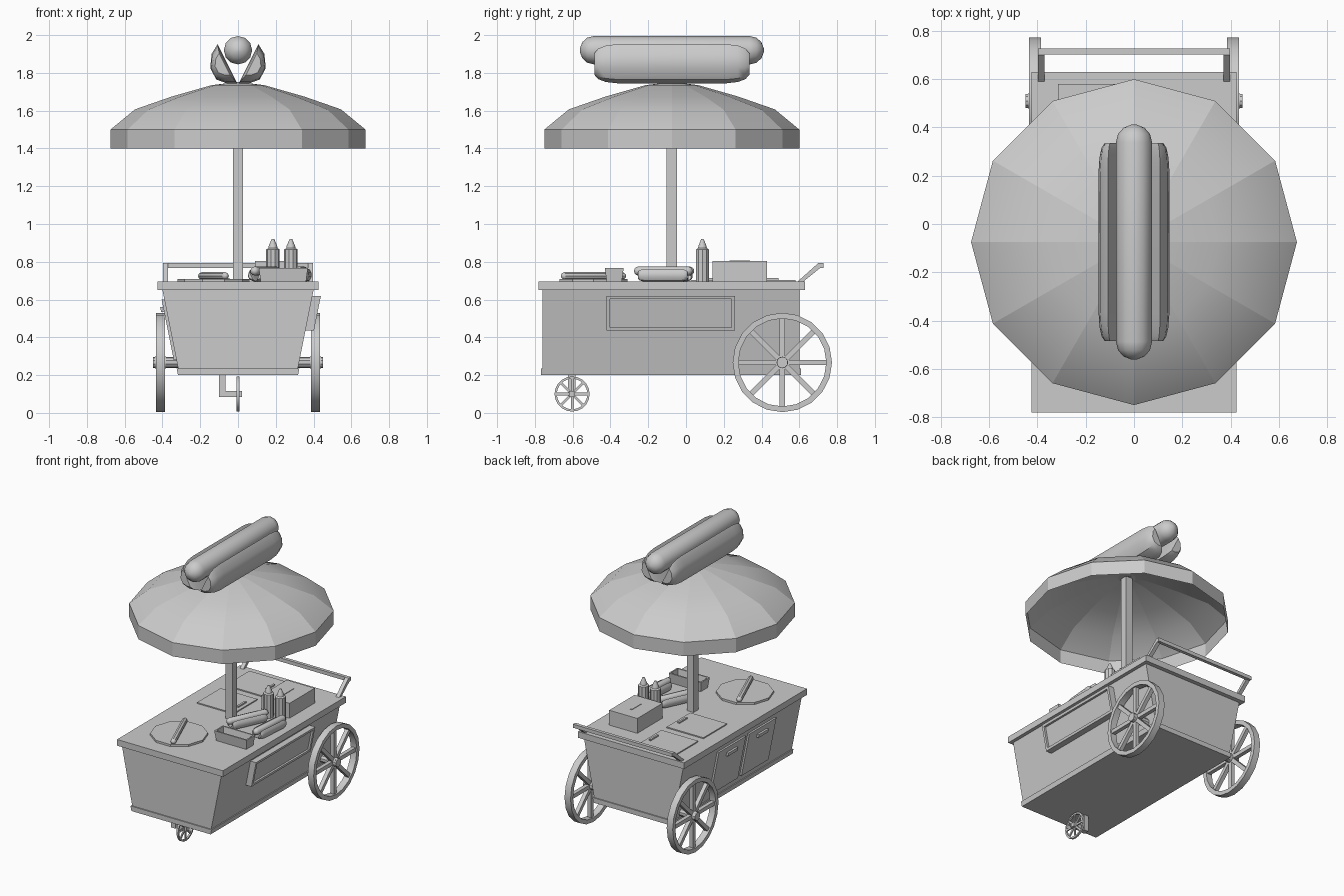
import bpy, bmesh, math
from mathutils import Vector, Matrix

cube = bpy.data.objects.get("Cube")
if cube:
    bpy.data.objects.remove(cube, do_unlink=True)

grey = bpy.data.materials.new("plain_grey")
grey.use_nodes = True
GREY = (0.6, 0.6, 0.6, 1)
grey.diffuse_color = GREY
grey.node_tree.nodes["Principled BSDF"].inputs["Base Color"].default_value = GREY


def loft(name, rings, closed=False, caps=True, matrix=None, smooth=True):
    """Skin a list of equally sized point rings."""
    bm = bmesh.new()
    loops = [[bm.verts.new(p) for p in ring] for ring in rings]
    n = len(loops[0])
    pairs = list(zip(loops, loops[1:]))
    if closed:
        pairs.append((loops[-1], loops[0]))
    elif caps:
        bm.faces.new(loops[0])
        bm.faces.new(loops[-1])
    for a, b in pairs:
        for i in range(n):
            j = (i + 1) % n
            bm.faces.new((a[i], a[j], b[j], b[i]))
    bmesh.ops.recalc_face_normals(bm, faces=bm.faces)
    me = bpy.data.meshes.new(name)
    bm.to_mesh(me)
    bm.free()
    if matrix:
        me.transform(matrix)
    me.materials.append(grey)
    if smooth:
        me.shade_smooth()
        me.set_sharp_from_angle(angle=math.radians(35))
    ob = bpy.data.objects.new(name, me)
    bpy.context.collection.objects.link(ob)
    return ob


def rect(x0, x1, y0, y1, z):
    return [(x0, y0, z), (x1, y0, z), (x1, y1, z), (x0, y1, z)]


def box(name, x0, x1, y0, y1, z0, z1, matrix=None):
    return loft(name, [rect(x0, x1, y0, y1, z0), rect(x0, x1, y0, y1, z1)], matrix=matrix)


def lathe(name, profile, n, matrix, **kw):
    """Spin (radius, height) points round local z."""
    turn = [2 * math.pi * i / n for i in range(n)]
    rings = [[(r * math.cos(t), r * math.sin(t), h) for t in turn] for r, h in profile]
    return loft(name, rings, matrix=matrix, **kw)


def at(x, y, z):
    return Matrix.Translation((x, y, z))


ALONG_X = Matrix.Rotation(math.pi / 2, 4, 'Y')
ALONG_Y = Matrix.Rotation(math.pi / 2, 4, 'X')


def capsule(name, radius, length, n, matrix):
    half = length / 2 - radius
    arc = [math.radians(a) for a in (8, 35, 62, 90)]
    end = [(radius * math.sin(a), half + radius * math.cos(a)) for a in arc]
    profile = [(r, -h) for r, h in end] + end[::-1]
    return lathe(name, profile, n, matrix)


# Cart body, base trim and counter
def wall(z):
    return 0.31 + (z - 0.2) * 0.2


def tub(name, z0, z1, grow):
    rings = [rect(-wall(z) - grow, wall(z) + grow, -0.76 - grow, 0.6 + grow, z) for z in (z0, z1)]
    return loft(name, rings)


tub("cart_body", 0.2, 0.655, 0)
tub("base_trim", 0.2, 0.235, 0.008)
box("counter", -0.425, 0.425, -0.78, 0.63, 0.65, 0.695)
TOP = 0.695


# Panels that follow the sloping side walls: steps are (inset, offset)
def wall_panel(name, side, y0, y1, z0, z1, steps):
    rings = []
    for i, off in steps:
        corners = [(y0 + i, z0 + i), (y1 - i, z0 + i), (y1 - i, z1 - i), (y0 + i, z1 - i)]
        rings.append([(side * (wall(z) + off), y, z) for y, z in corners])
    return loft(name, rings)


wall_panel("side_board", 1, -0.42, 0.26, 0.435, 0.62,
           [(0, -0.01), (0, 0.045), (0.018, 0.045), (0.018, 0.03)])
for i, y in enumerate((-0.46, -0.11)):
    wall_panel(f"door_{i}", -1, y, y + 0.31, 0.28, 0.6, [(0, -0.01), (0, 0.014)])
    wall_panel(f"door_handle_{i}", -1, y + 0.1, y + 0.21, 0.535, 0.56, [(0, 0.01), (0, 0.03)])


# Spoked wheels
def wheel(name, x, y, z, radius, rim, width, spoke):
    place = at(x, y, z) @ ALONG_X
    inner, w = radius - rim, width / 2
    lathe(name + "_rim", [(inner, -w), (radius, -w), (radius, w), (inner, w)], 20, place, closed=True)
    for k in range(4):
        turn = place @ Matrix.Rotation(k * math.pi / 4, 4, 'Z')
        mid = inner + rim / 2
        box(f"{name}_spoke_{k}", -mid, mid, -spoke, spoke, -w * 0.6, w * 0.6, turn)
    lathe(name + "_hub", [(spoke * 2.2, -w * 1.2), (spoke * 2.2, w * 1.2)], 12, place)


wheel("right_wheel", -0.41, 0.51, 0.267, 0.263, 0.03, 0.048, 0.014)
wheel("left_wheel", 0.41, 0.51, 0.267, 0.263, 0.03, 0.048, 0.014)
lathe("axle", [(0.03, -0.45), (0.03, 0.45)], 10, at(0, 0.51, 0.267) @ ALONG_X)
wheel("front_caster", 0, -0.603, 0.1, 0.093, 0.012, 0.014, 0.007)
box("caster_post", -0.1, -0.065, -0.625, -0.585, 0.085, 0.21)
box("caster_arm", -0.1, 0.022, -0.62, -0.59, 0.085, 0.115)

# Push handle
arm = [(0.585, 0.69), (0.7, 0.793), (0.727, 0.793), (0.727, 0.767), (0.71, 0.767), (0.615, 0.69)]
for side, name in ((-1, "right"), (1, "left")):
    loft(name + "_handle_arm", [[(side * x, y, z) for y, z in arm] for x in (0.37, 0.398)])
box("handle_bar", -0.38, 0.38, 0.703, 0.727, 0.767, 0.793)

# Parasol with pole; each gore is smooth, its seams sharp
MID_Y = -0.075
box("pole", -0.027, 0.027, MID_Y - 0.027, MID_Y + 0.027, TOP, 1.74)
canopy = lathe("parasol", [(0.675, 1.4), (0.675, 1.5), (0.545, 1.607), (0.35, 1.675),
                           (0.14, 1.735), (0.002, 1.752)], 12, at(0, MID_Y, 0), caps=False)
verts = canopy.data.vertices
for e in canopy.data.edges:
    a, b = (verts[i].co for i in e.vertices)
    e.use_edge_sharp = abs(a.z - b.z) > 0.001 or abs(a.z - 1.5) < 0.01


# Hot dogs: one full-size sign and two small ones on the counter
def hot_dog(name, x, y, z, scale, angle):
    place = at(x, y, z) @ Matrix.Rotation(math.radians(angle), 4, 'Z') @ Matrix.Scale(scale, 4)
    capsule(name + "_sausage", 0.075, 0.975, 12, place @ at(0, 0, 0.175) @ ALONG_Y)
    section = [(0.108, 0.207), (0.14, 0.155), (0.147, 0.08), (0.115, 0.02), (0.06, 0), (0.004, 0)]
    ends = [(0.41, 0.55), (0.39, 0.78), (0.35, 0.93), (0.29, 1)]
    stations = [(-l, s) for l, s in ends] + ends[::-1]
    cx, cz = 0.09, 0.1
    for side, part in ((-1, "_right_bun"), (1, "_left_bun")):
        rings = [[(side * (cx + (u - cx) * s), l, cz + (v - cz) * s) for u, v in section]
                 for l, s in stations]
        loft(name + part, rings, matrix=place)


hot_dog("sign", 0, MID_Y, 1.745, 1.0, 0)
hot_dog("snack_a", 0.145, -0.1, TOP, 0.32, -25)
hot_dog("snack_b", 0.335, -0.12, TOP, 0.32, -5)

# Round lid with its bar handle
lathe("round_lid", [(0.19, TOP), (0.19, TOP + 0.015)], 10, at(-0.13, -0.49, 0))
capsule("lid_handle", 0.02, 0.37, 8, at(-0.13, -0.49, 0.725) @ Matrix.Rotation(math.radians(22), 4, 'Z') @ ALONG_Y)

# Open serving tray
tray = [(0.12, 0.04, TOP), (0.13, 0.05, 0.768), (0.12, 0.04, 0.768), (0.11, 0.03, 0.71)]
loft("tray", [rect(0.24 - w, 0.24 + w, -0.38 - d, -0.38 + d, z) for w, d, z in tray])

# Sauce bottles
for name, x in (("bottle_a", 0.185), ("bottle_b", 0.28)):
    lathe(name, [(0.036, TOP), (0.036, 0.865), (0.025, 0.872), (0.022, 0.885), (0.007, 0.92)],
          10, at(x, 0.087, 0))

# Napkin box with slot
box("napkin_box", 0.09, 0.315, 0.14, 0.43, TOP, 0.803)
box("napkin_slot", 0.195, 0.21, 0.23, 0.34, 0.803, 0.807)

# Counter hatches with pulls
for i, y in enumerate((-0.02, 0.31)):
    box(f"hatch_{i}", -0.315, -0.02, y, y + 0.27, TOP, TOP + 0.008)
    box(f"hatch_pull_{i}", -0.06, -0.045, y + 0.09, y + 0.18, TOP + 0.008, TOP + 0.018)
